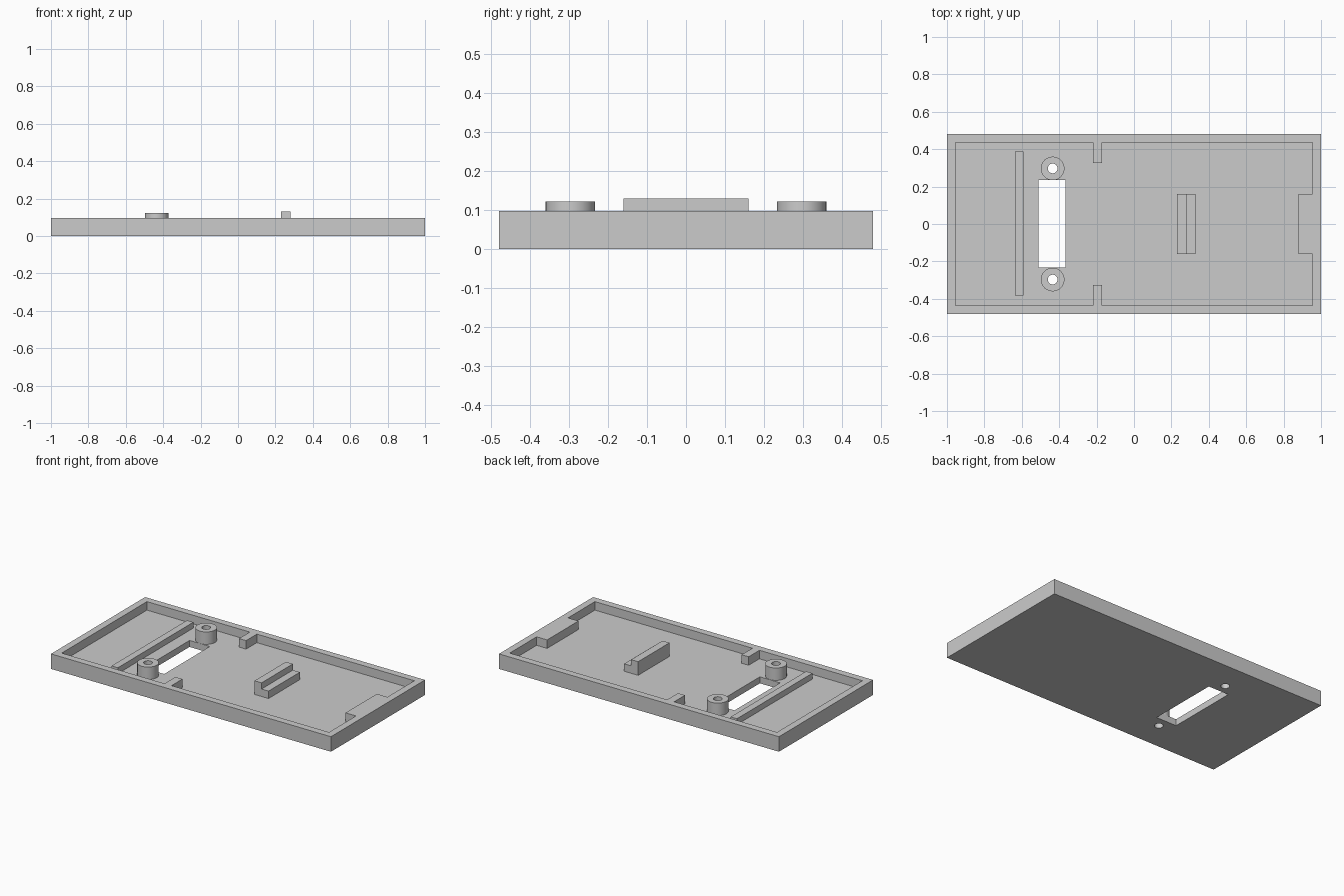
import bpy, bmesh, math

if "Cube" in bpy.data.objects:
    bpy.data.objects.remove(bpy.data.objects["Cube"])

RIM, FLOOR = 0.097, 0.042          # rim top and floor top heights
POST_X, POST_Y = -0.435, 0.297     # screw post centres (mirrored in y)

grey = bpy.data.materials.new("grey plastic")
grey.diffuse_color = (0.6, 0.6, 0.6, 1)
grey.use_nodes = True
grey.node_tree.nodes["Principled BSDF"].inputs["Base Color"].default_value = grey.diffuse_color


def finish(name, bm):
    bmesh.ops.recalc_face_normals(bm, faces=bm.faces)
    mesh = bpy.data.meshes.new(name)
    bm.to_mesh(mesh)
    bm.free()
    mesh.materials.append(grey)
    ob = bpy.data.objects.new(name, mesh)
    bpy.context.collection.objects.link(ob)
    return ob


def prism(name, outline, z0, z1):
    """Extrude a flat outline from z0 to z1."""
    bm = bmesh.new()
    face = bm.faces.new([bm.verts.new((x, y, z0)) for x, y in outline])
    ext = bmesh.ops.extrude_face_region(bm, geom=[face])
    verts = [v for v in ext["geom"] if isinstance(v, bmesh.types.BMVert)]
    bmesh.ops.translate(bm, verts=verts, vec=(0, 0, z1 - z0))
    return finish(name, bm)


def box(name, x0, x1, y0, y1, z0, z1):
    return prism(name, [(x0, y0), (x1, y0), (x1, y1), (x0, y1)], z0, z1)


def circle(cx, cy, r, n=48):
    return [(cx + r * math.cos(2 * math.pi * i / n),
             cy + r * math.sin(2 * math.pi * i / n)) for i in range(n)]


def cut(target, cutter):
    mod = target.modifiers.new("cut", "BOOLEAN")
    mod.operation, mod.solver, mod.object = "DIFFERENCE", "EXACT", cutter
    bpy.context.view_layer.objects.active = target
    bpy.ops.object.modifier_apply(modifier=mod.name)
    bpy.data.objects.remove(cutter)


def smooth(ob):
    bpy.ops.object.select_all(action="DESELECT")
    ob.select_set(True)
    bpy.context.view_layer.objects.active = ob
    bpy.ops.object.shade_smooth_by_angle(angle=math.radians(30))


# Tray: solid block hollowed by the recess, leaving the rim and its three tabs
tray = box("tray", -1, 1, -0.48, 0.48, 0, RIM)
upper = [(0.955, 0.16), (0.955, 0.435), (-0.17, 0.435), (-0.17, 0.325),
         (-0.22, 0.325), (-0.22, 0.435), (-0.955, 0.435)]
lower = [(x, -y) for x, y in reversed(upper)]
recess = upper + lower + [(0.88, -0.16), (0.88, 0.16)]
cut(tray, prism("recess_cutter", recess, FLOOR, 0.3))

# Rectangular window through the floor
cut(tray, box("window_cutter", -0.51, -0.365, -0.232, 0.234, -0.1, 0.3))

# Hollow screw posts, with the bore continuing through the floor
for side, label in ((-1, "front"), (1, "back")):
    y = side * POST_Y
    cut(tray, prism("bore_cutter", circle(POST_X, y, 0.026), -0.1, 0.3))
    post = prism(label + "_screw_post", circle(POST_X, y, 0.063), FLOOR, 0.122)
    cut(post, prism("bore_cutter", circle(POST_X, y, 0.026), -0.1, 0.3))
    smooth(post)
smooth(tray)

# Long low rib beside the window
box("long_rib", -0.635, -0.59, -0.383, 0.387, FLOOR, 0.08)

# Stepped support block: tall side and lower ledge, extruded along y
step = prism("stepped_support", [(0.23, FLOOR), (0.33, FLOOR), (0.33, 0.09),
                                 (0.28, 0.09), (0.28, 0.13), (0.23, 0.13)],
             -0.16, 0.16)
for v in step.data.vertices:
    v.co = (v.co.x, -v.co.z, v.co.y)
